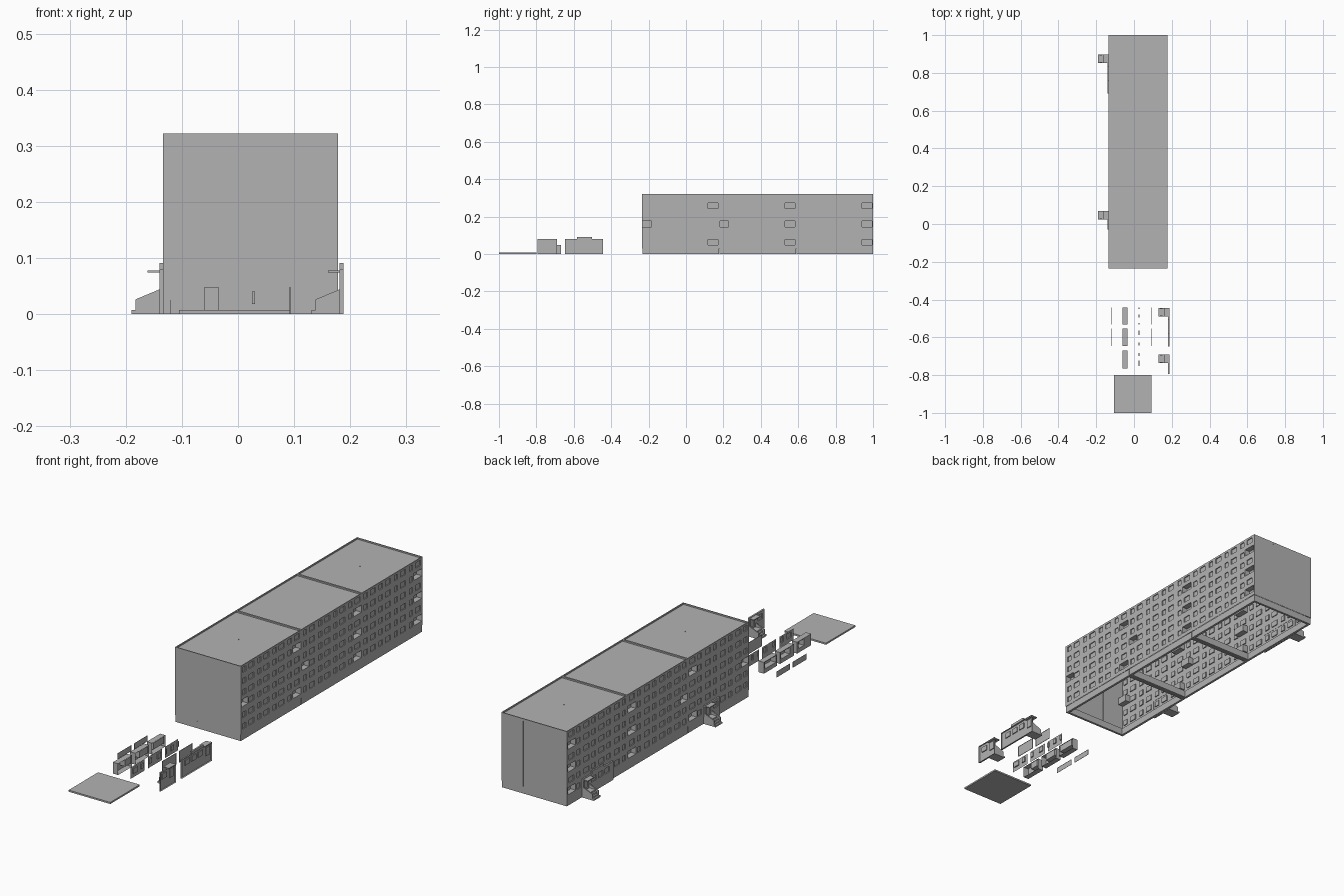
import bpy, bmesh
from mathutils import Vector as V

if "Cube" in bpy.data.objects:
    bpy.data.objects.remove(bpy.data.objects["Cube"])

Z = V((0, 0, 1))
SEC = [(-0.235, 0.178), (0.178, 0.590), (0.590, 1.0)]   # three building sections along y
XL, XR, TOP, BASE = -0.134, 0.178, 0.322, 0.03
FLOORS = 6
FH = (TOP - BASE) / FLOORS

# mid-grey concrete for every part
GREY = bpy.data.materials.new("concrete_grey")
GREY.diffuse_color = (0.45, 0.45, 0.45, 1)
GREY.use_nodes = True
GREY.node_tree.nodes["Principled BSDF"].inputs["Base Color"].default_value = GREY.diffuse_color


def finish(name, bm):
    bmesh.ops.remove_doubles(bm, verts=bm.verts, dist=1e-5)
    me = bpy.data.meshes.new(name)
    bm.to_mesh(me)
    bm.free()
    me.materials.append(GREY)
    ob = bpy.data.objects.new(name, me)
    bpy.context.collection.objects.link(ob)
    return ob


def quad(bm, pts, facing):
    f = bm.faces.new([bm.verts.new(p) for p in pts])
    f.normal_update()
    if f.normal.dot(facing) < 0:
        f.normal_flip()


def add_box(bm, x0, x1, y0, y1, z0, z1):
    r = bmesh.ops.create_cube(bm, size=1)
    for v in r["verts"]:
        v.co = V((x0 if v.co.x < 0 else x1, y0 if v.co.y < 0 else y1, z0 if v.co.z < 0 else z1))


def boxes(name, items):
    bm = bmesh.new()
    for it in items:
        add_box(bm, *it)
    return finish(name, bm)


def wall(name, origin, u, n, w, h, holes, rim=0):
    """Flat wall with recessed rectangles (u0, u1, v0, v1, depth); rim folds the outer edge back."""
    o, u, n = V(origin), V(u), V(n)
    P = lambda a, b, d=0: o + u * a + Z * b - n * d
    bm = bmesh.new()
    us = sorted({0, w} | {round(x, 5) for q in holes for x in q[:2]})
    vs = sorted({0, h} | {round(x, 5) for q in holes for x in q[2:4]})
    for a, b in zip(us, us[1:]):
        for c, d in zip(vs, vs[1:]):
            m, k = (a + b) / 2, (c + d) / 2
            if not any(q[0] < m < q[1] and q[2] < k < q[3] for q in holes):
                quad(bm, [P(a, c), P(b, c), P(b, d), P(a, d)], n)

    def tube(a, b, c, d, depth, inward):
        ring = [(a, c), (b, c), (b, d), (a, d)]
        mid = P((a + b) / 2, (c + d) / 2, depth / 2)
        for i in range(4):
            p, q = ring[i], ring[(i + 1) % 4]
            pts = [P(*p), P(*q), P(*q, depth), P(*p, depth)]
            quad(bm, pts, (mid - sum(pts, V()) / 4) * inward)

    for a, b, c, d, dep in holes:
        tube(a, b, c, d, dep, 1)
        quad(bm, [P(a, c, dep), P(b, c, dep), P(b, d, dep), P(a, d, dep)], n)
        # window bars, or a door and sash on a deep loggia's rear wall
        if dep < .002:
            continue
        m = a + (b - a) * 0.45
        t = dep * 0.6 if dep < 0.01 else dep - 0.002
        bars = [(m - .0008, m + .0008, c, d)] if dep < 0.01 else [(a + .008, a + .02, c, d - .006), (a + .026, b - .008, c + .008, d - .006)]
        for e, f, g, i in bars:
            quad(bm, [P(e, g, t), P(f, g, t), P(f, i, t), P(e, i, t)], n)
    if rim:
        tube(0, w, 0, h, rim, -1)
    return finish(name, bm)


# long facades: six storeys of narrow and wide windows, loggias on odd storeys
for side, x, nx in (("right", XR, 1), ("left", XL, -1)):
    for s, (y0, y1) in enumerate(SEC):
        w = y1 - y0
        holes = []
        for f in range(FLOORS):
            z = f * FH
            log = []
            if f in (0, 4) or (f == 2 and s > 0):
                log.append((w - 0.060, w - 0.006))
            if f == 2 and s < 2:
                log.append((0.003, 0.050))
            for a, b in log:
                holes.append((a, b, z + .0175, z + .048, .025))
            for m in range(4):
                for a, b in ((.012, .034), (.054, .088)):
                    a, b = a + m * w / 4, b + m * w / 4
                    if any(a < q + .002 and b > p - .002 for p, q in log):
                        continue
                    holes.append((a, b, z + .017, z + .040, .004))
        wall(f"{side}_facade_{s + 1}", (x, y0, BASE), (0, 1, 0), (nx, 0, 0), w, TOP - BASE, holes)

# blank end walls with one vertical panel joint each
W = XR - XL
for name, y, ny, j in (("front_end_wall", -0.235, -1, .105), ("back_end_wall", 1.0, 1, W - .105)):
    wall(name, (XL, y, BASE), (1, 0, 0), (0, ny, 0), W, TOP - BASE, [(j - .0015, j + .0015, 0, TOP - BASE, .0015)])

for s, (y0, y1) in enumerate(SEC):
    # hollow plinth frame (set in slightly), parapet frame and sunken roof
    def frame(t, z0, z1, e=0):
        l, r, f, b = XL + e, XR - e, y0 + e, y1 - e
        return [(l, l + t, f, b, z0, z1), (r - t, r, f, b, z0, z1),
                (l + t, r - t, f, f + t, z0, z1), (l + t, r - t, b - t, b, z0, z1)]
    boxes(f"plinth_{s + 1}", frame(.010, 0, BASE, .0015))
    boxes(f"parapet_{s + 1}", frame(.004, .313, TOP))
    boxes(f"roof_{s + 1}", [(XL + .004, XR - .004, y0 + .004, y1 - .004, .313, .316)])
    if s != 1:
        ym = (y0 + y1) / 2
        boxes(f"roof_vent_{s + 1}", [(.022, .024, ym - .001, ym + .001, .316, .319)])


def porch(tag, x, y_end, length, width):
    """Ground-floor entrance panel facing -x, its porch at the +y end."""
    y0, ya = y_end - length, y_end - width
    holes = [(length - width + .010, length - .010, .032, .068, .004)]
    k = length - width - .012
    while k > .03:
        holes.append((k - .030, k, .045, .068, .004))
        k -= .045
    wall(f"entrance_panel_{tag}", (x, y0, 0), (0, 1, 0), (-1, 0, 0), length, .08, holes, rim=.007)
    if length > .15:
        boxes(f"entrance_upstand_{tag}", [(x, x + .007, y0 + .065, y0 + .145, .08, .091)])
    # stairs, landing and canopy
    st = [(x - .050 + i * .007, x, ya if i == 0 else ya + .005, y_end if i == 0 else y_end - .005,
           i * .007, (i + 1) * .007) for i in range(4)]
    boxes(f"entrance_steps_{tag}", st)
    boxes(f"entrance_canopy_{tag}", [(x - .021, x + .006, ya, y_end, .074, .078)])
    # sloping cheek walls
    bm = bmesh.new()
    for c in (ya, y_end - .005):
        prof = [(-.043, 0), (0, 0), (0, .044), (-.043, .026)]
        f = bm.faces.new([bm.verts.new((x + p, c, q)) for p, q in prof])
        r = bmesh.ops.extrude_face_region(bm, geom=[f])
        for v in r["geom"]:
            if isinstance(v, bmesh.types.BMVert):
                v.co.y += .005
    bmesh.ops.recalc_face_normals(bm, faces=bm.faces)
    finish(f"entrance_cheeks_{tag}", bm)


# two entrances on the building and two loose copies in front
porch("rear", -.140, .897, .205, .045)
porch("front", -.140, .070, .100, .045)
porch("spare_long", .181, -.445, .203, .045)
porch("spare_short", .181, -.690, .103, .045)


def spare(name, x, y0, y1, h, holes, rim=0):
    wall(name, (x, y0, 0), (0, 1, 0), (-1, 0, 0), y1 - y0, h, holes, rim)


# loose facade panels laid out in rows in front of the building
ROWS = [(-.533, -.443), (-.647, -.553), (-.764, -.669)]
for i, (a, b) in enumerate(ROWS):
    w = b - a
    spare(f"loose_loggia_{i + 1}", -.060, a, b, FH, [(.008 + .02 * i, w - .008, .018, .046, .0249)], rim=.025)
    sets = [[(.0, .008), (.038, .054), (w - .008, w)], [(.004, .020), (.060, .082)], [(.012, .042), (.065, .082)]][i]
    spare(f"loose_window_panel_{i + 1}", .025, a, b, FH, [(p, q, .018, .040, .005) for p, q in sets])
    if i < 2:
        spare(f"loose_joint_panel_{i + 1}", .092, a, b, FH, [], rim=.002)
        spare(f"loose_plinth_panel_{i + 1}", -.121, a, b, .025, [], rim=.001)

# loose roof slab
boxes("loose_roof_slab", [(-.105, .093, -1.0, -.80, 0, .007)])
